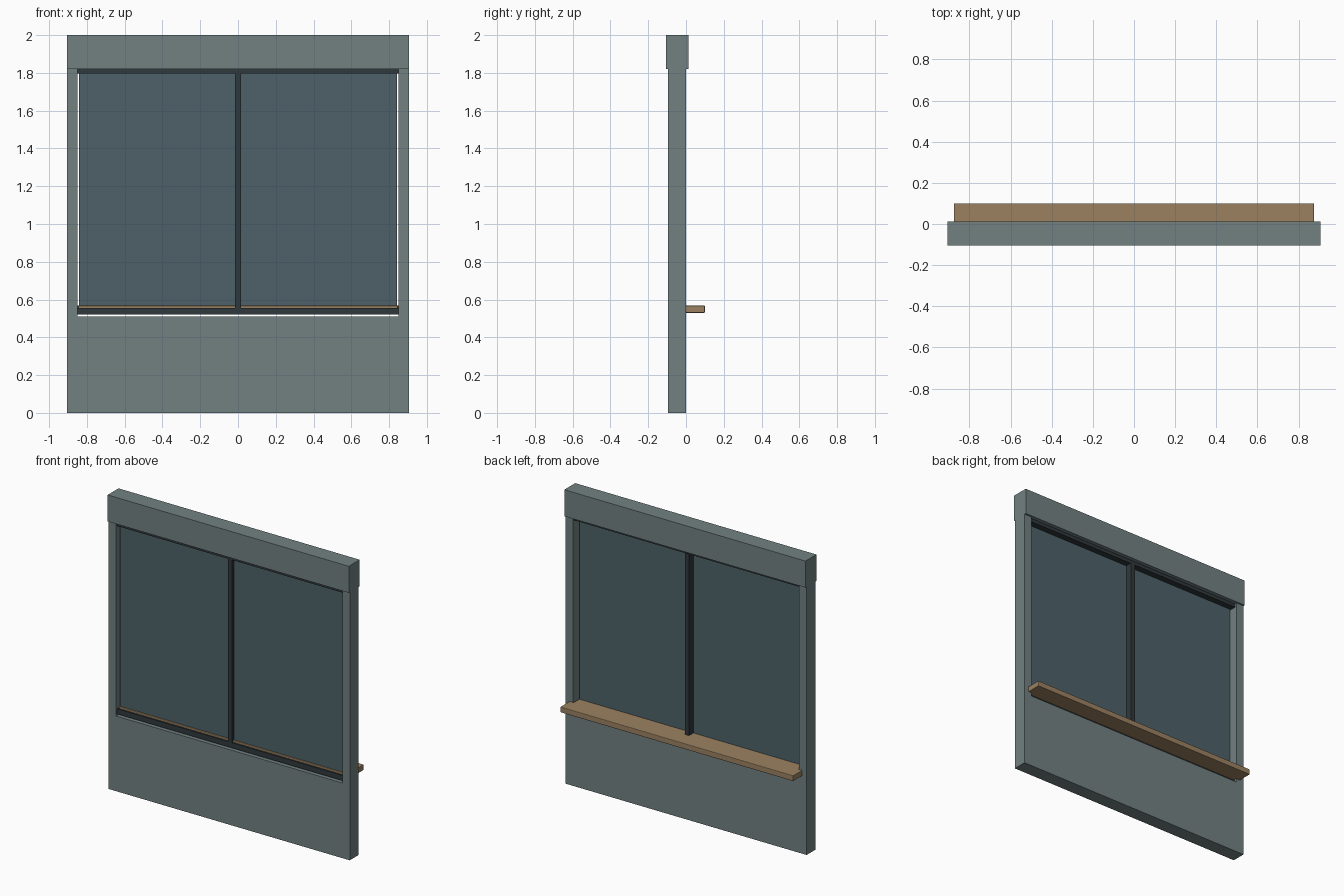
import bpy, bmesh
from mathutils import Vector

if "Cube" in bpy.data.objects:
    bpy.data.objects.remove(bpy.data.objects["Cube"])


def material(name, rgb):
    m = bpy.data.materials.new(name)
    m.diffuse_color = (*rgb, 1)
    m.use_nodes = True
    m.node_tree.nodes["Principled BSDF"].inputs["Base Color"].default_value = m.diffuse_color
    return m


WALL = material("painted_wall", (0.17, 0.22, 0.22))
DARK = material("dark_frame", (0.03, 0.04, 0.045))
GLASS = material("tinted_glass", (0.075, 0.12, 0.14))
WOOD = material("wood", (0.33, 0.22, 0.12))


def prism(name, points, depth, mat, bevel=0):
    """Extrude a closed outline of 3D points along the depth vector."""
    bm = bmesh.new()
    face = bm.faces.new([bm.verts.new(p) for p in points])
    ext = bmesh.ops.extrude_face_region(bm, geom=[face])
    verts = [g for g in ext["geom"] if isinstance(g, bmesh.types.BMVert)]
    bmesh.ops.translate(bm, vec=Vector(depth), verts=verts)
    bmesh.ops.recalc_face_normals(bm, faces=bm.faces)
    mesh = bpy.data.meshes.new(name)
    bm.to_mesh(mesh)
    bm.free()
    mesh.materials.append(mat)
    ob = bpy.data.objects.new(name, mesh)
    bpy.context.collection.objects.link(ob)
    if bevel:
        mod = ob.modifiers.new("bevel", "BEVEL")
        mod.width, mod.segments = bevel, 2
    return ob


def box(name, x, y, z, mat):
    outline = [(x[0], y[0], z[0]), (x[1], y[0], z[0]),
               (x[1], y[0], z[1]), (x[0], y[0], z[1])]
    return prism(name, outline, (0, y[1] - y[0], 0), mat)


W, JAMB = 0.906, 0.85           # wall half width, opening half width
HEAD, OPEN_BOTTOM = 1.82, 0.51  # top and bottom of the opening

# Wall: lower panel and both jambs as one U shape
u_shape = [(-W, 0), (W, 0), (W, HEAD), (JAMB, HEAD), (JAMB, OPEN_BOTTOM),
           (-JAMB, OPEN_BOTTOM), (-JAMB, HEAD), (-W, HEAD)]
prism("wall", [(x, -0.095, z) for x, z in u_shape], (0, 0.095, 0), WALL)

# Header box across the top
box("header", (-W, W), (-0.105, 0.012), (HEAD, 2.0), WALL)

# Dark window frame
box("top_rail", (-JAMB, JAMB), (-0.085, -0.015), (1.797, HEAD), DARK)
box("bottom_rail", (-JAMB, JAMB), (-0.085, -0.02), (0.52, 0.556), DARK)
box("mullion", (-0.015, 0.015), (-0.085, -0.01), (0.55, 1.8), DARK)

# Two glass panes
for side, x in (("left", (-0.842, -0.01)), ("right", (0.01, 0.842))):
    box(side + "_glass", x, (-0.066, -0.058), (0.56, 1.8), GLASS)

# Wooden sill: board with horns, notched into the opening
horned = [(-0.845, -0.075), (0.845, -0.075), (0.845, 0.0), (0.875, 0.0),
          (0.875, 0.1), (-0.875, 0.1), (-0.875, 0.0), (-0.845, 0.0)]
prism("sill", [(x, y, 0.53) for x, y in horned], (0, 0, 0.038), WOOD, 0.004)
